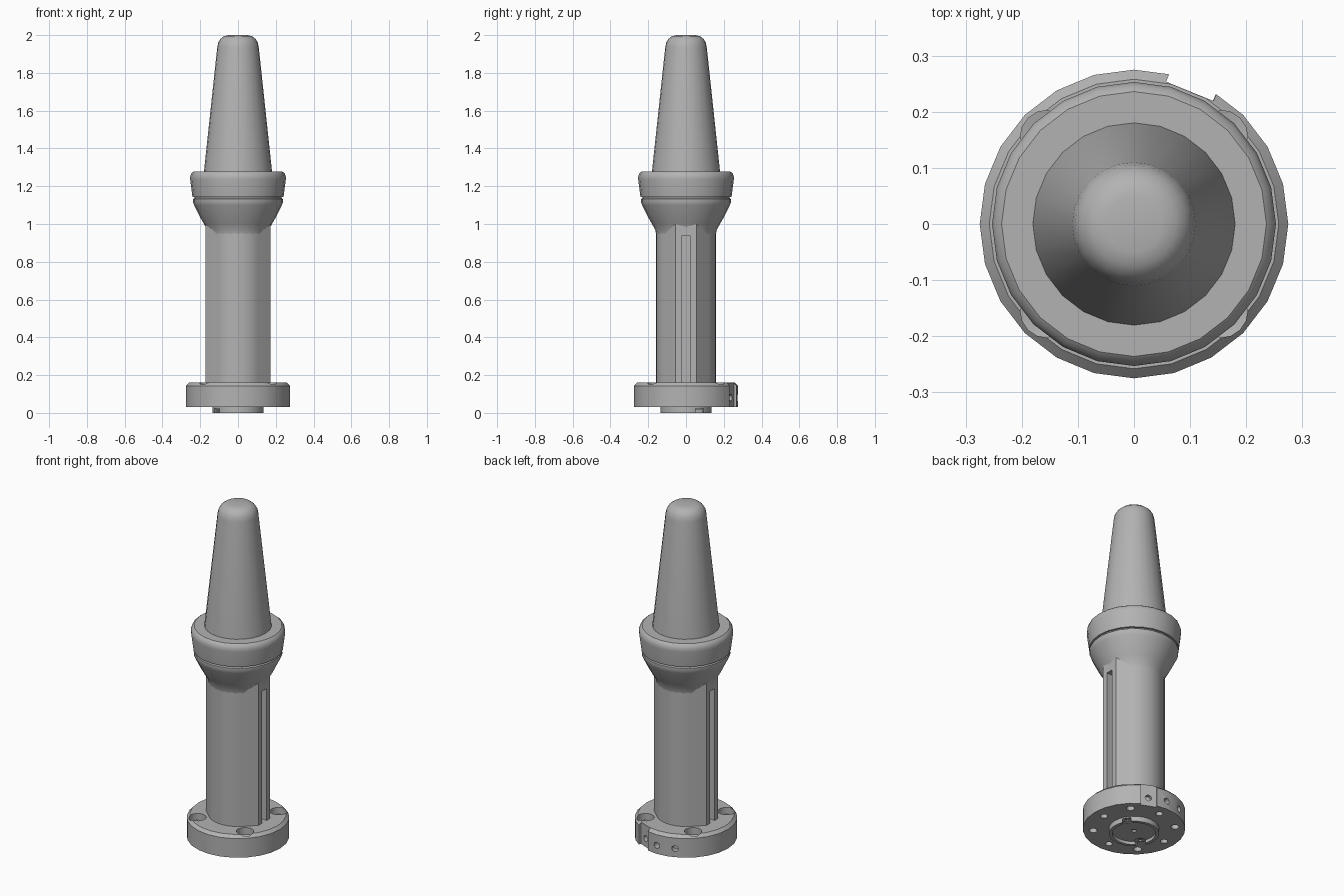
import bpy, bmesh, math
from mathutils import Matrix, Vector

cube = bpy.data.objects.get("Cube")
if cube:
    bpy.data.objects.remove(cube, do_unlink=True)

metal = bpy.data.materials.new("grey metal")
metal.use_nodes = True
GREY = (0.45, 0.45, 0.45, 1)
metal.diffuse_color = GREY
metal.node_tree.nodes["Principled BSDF"].inputs["Base Color"].default_value = GREY


def make_object(name, bm):
    bmesh.ops.remove_doubles(bm, verts=bm.verts, dist=1e-5)
    bmesh.ops.recalc_face_normals(bm, faces=bm.faces)
    mesh = bpy.data.meshes.new(name)
    bm.to_mesh(mesh)
    bm.free()
    mesh.materials.append(metal)
    obj = bpy.data.objects.new(name, mesh)
    bpy.context.collection.objects.link(obj)
    return obj


def select_only(obj):
    bpy.ops.object.select_all(action="DESELECT")
    obj.select_set(True)
    bpy.context.view_layer.objects.active = obj


def smooth(obj, angle=28):
    select_only(obj)
    bpy.ops.object.shade_smooth_by_angle(angle=math.radians(angle))


def add_lathe(bm, profile, sides=24, matrix=Matrix()):
    """Closed solid of revolution from (radius, height) points."""
    rings = []
    for r, z in profile:
        if r == 0:
            rings.append([bm.verts.new(matrix @ Vector((0, 0, z)))] * sides)
            continue
        turn = [2 * math.pi * i / sides for i in range(sides)]
        rings.append([bm.verts.new(matrix @ Vector((r * math.cos(a), r * math.sin(a), z)))
                      for a in turn])
    for low, high in zip(rings, rings[1:]):
        for i in range(sides):
            j = (i + 1) % sides
            corners = list(dict.fromkeys([low[i], low[j], high[j], high[i]]))
            if len(corners) > 2:
                bm.faces.new(corners)
    for ring in (rings[0], rings[-1]):
        if len(set(ring)) > 1:
            bm.faces.new(ring)


def lathe(name, profile, sides=24):
    bm = bmesh.new()
    add_lathe(bm, profile, sides)
    return make_object(name, bm)


def cut(obj, bm):
    cutter = make_object("cutter", bm)
    cutter.hide_render = True
    mod = obj.modifiers.new("cut", "BOOLEAN")
    mod.operation, mod.solver, mod.object = "DIFFERENCE", "EXACT", cutter
    select_only(obj)
    bpy.ops.object.modifier_apply(modifier=mod.name)
    bpy.data.objects.remove(cutter, do_unlink=True)


def polar(radius, degrees, z=0):
    a = math.radians(degrees)
    return Matrix.Translation((radius * math.cos(a), radius * math.sin(a), z))


# Mounting flange with a chamfered top
flange = lathe("mounting_flange", [(0.275, 0.03), (0.275, 0.143), (0.258, 0.16), (0, 0.16), (0, 0.03)])

# Flat notch in the rim
NOTCH = 67.5
bm = bmesh.new()
bmesh.ops.create_cube(bm, size=1, matrix=Matrix.Rotation(math.radians(NOTCH), 4, "Z")
                      @ Matrix.Translation((0.306, 0, 0.1)) @ Matrix.Diagonal((0.1, 0.09, 0.4, 1)))
for v in bm.verts:
    if v.co.length > 0.32:
        v.co.x *= 1.02
cut(flange, bm)

# Counterbored bolt holes, plain holes and rim ports
bm = bmesh.new()
for k in range(4):
    add_lathe(bm, [(0.022, 0), (0.022, 0.115), (0.047, 0.12), (0.047, 0.2)], 16, polar(0.22, 45 + 90 * k))
    add_lathe(bm, [(0.02, 0), (0.02, 0.1)], 12, polar(0.21, 90 * k))
for k in range(3):
    facing = Matrix.Rotation(math.radians(NOTCH + 22.5 * k), 4, "Z") @ Matrix.Rotation(math.pi / 2, 4, "Y")
    add_lathe(bm, [(0.018, 0.236), (0.018, 0.3)], 12, Matrix.Translation((0, 0, 0.08)) @ facing)
cut(flange, bm)
smooth(flange)

# Locating spigot under the flange, recessed, with two pin pockets
spigot = lathe("locating_spigot", [(0.135, 0.035), (0.135, 0), (0.117, 0), (0.117, 0.018), (0, 0.018), (0, 0.035)])
bm = bmesh.new()
for angle in (33, 213):
    add_lathe(bm, [(0.012, 0.03), (0.012, 0.023), (0.03, 0.023), (0.03, -0.02)], 16, polar(0.115, angle))
add_lathe(bm, [(0.014, 0.03), (0.014, -0.02)], 12)
cut(spigot, bm)
smooth(spigot)


# Column: round front and back, flat sides with a slot in each
def column(name, bottom, top, slotted):
    quarter = [(0.172, 0.055)]
    quarter += [(0.158 * math.cos(math.radians(a)), 0.158 * math.sin(math.radians(a)))
                for a in range(47, 90, 7)]
    if slotted:
        quarter = [(0.12, 0.022), (0.172, 0.022)] + quarter
    half = quarter + [(-x, y) for x, y in reversed(quarter)]
    outline = half + [(-x, -y) for x, y in half]
    bm = bmesh.new()
    face = bm.faces.new([bm.verts.new((x, y, bottom)) for x, y in outline])
    grown = bmesh.ops.extrude_face_region(bm, geom=[face], use_keep_orig=True)
    for v in grown["geom"]:
        if isinstance(v, bmesh.types.BMVert):
            v.co.z = top
    smooth(make_object(name, bm), 20)


column("slotted_column", 0.15, 0.94, True)
column("column_top", 0.94, 1.0, False)

# Flared neck
neck = lathe("flared_neck", [(0, 0.945), (0.158, 0.945), (0.163, 0.97), (0.183, 1.005), (0.2, 1.035),
                             (0.232, 1.1), (0.238, 1.115), (0.238, 1.132), (0.23, 1.138),
                             (0.23, 1.15), (0, 1.15)])
smooth(neck)

# Collar ring
collar = lathe("collar_ring", [(0, 1.142), (0.241, 1.142), (0.253, 1.235), (0.253, 1.25),
                               (0.247, 1.268), (0.236, 1.277), (0, 1.277)])
smooth(collar, 35)

# Tapered nose with a rounded tip
nose = lathe("tapered_nose", [(0, 1.26), (0.182, 1.26), (0.18, 1.28), (0.11, 1.935), (0.105, 1.96),
                              (0.093, 1.98), (0.075, 1.994), (0.05, 2.0), (0, 2.0)])
smooth(nose, 35)
